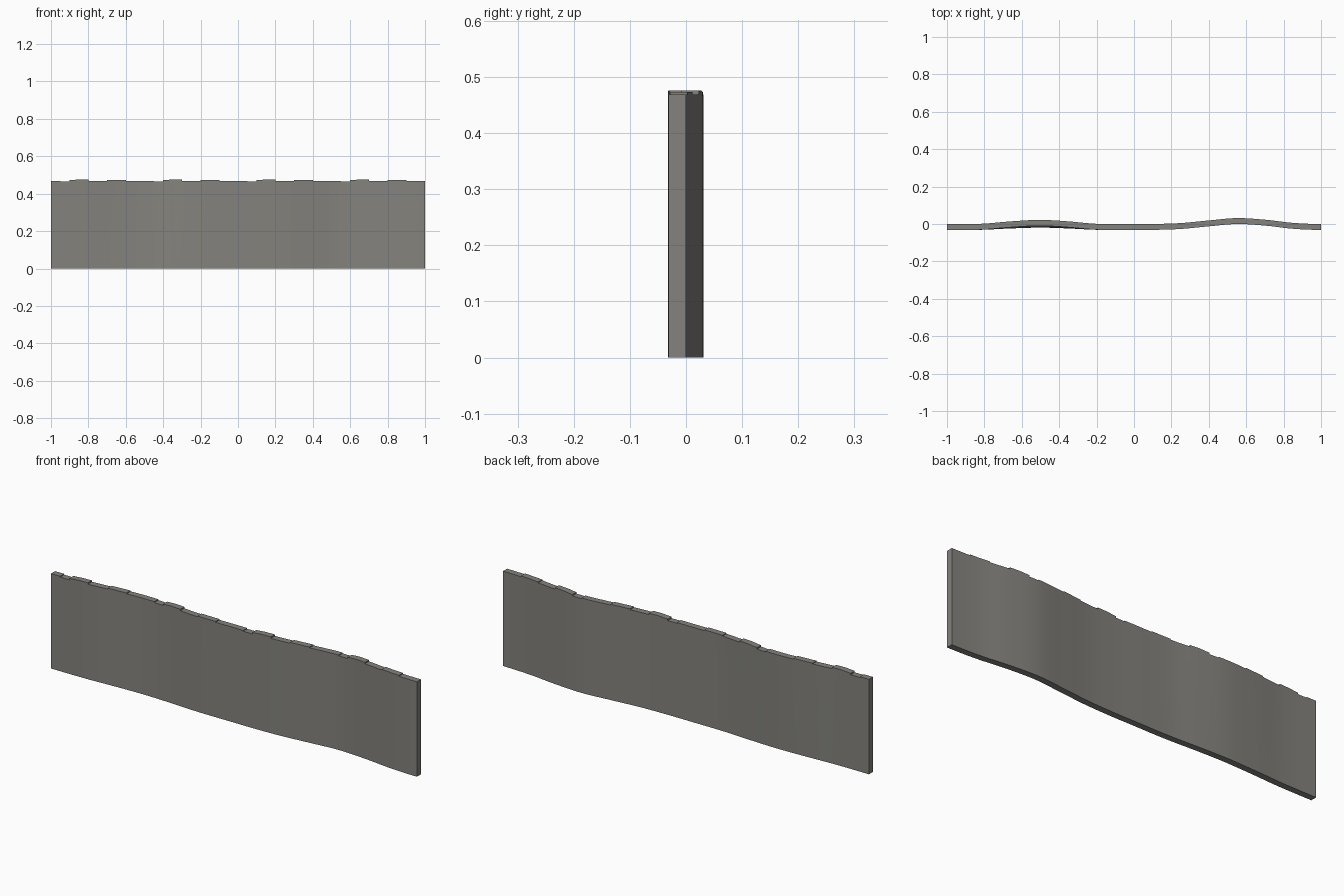
import bpy, bmesh, math

if "Cube" in bpy.data.objects:
    bpy.data.objects.remove(bpy.data.objects["Cube"])

# Stepped top edge, one 0.5-wide repeat: (start, end, z at start, z at end)
STEPS = [(0, .05, .469, .469), (.05, .1, .465, .465), (.1, .15, .472, .476),
         (.15, .2, .476, .476), (.2, .3, .469, .469), (.3, .4, .473, .473),
         (.4, .5, .469, .469)]
THICK = .0315
# Back-face bends in plan: (x, y)
BEND_TOP = [(-1, 0), (-.82, .001), (-.66, .014), (-.5, .022), (-.35, .014), (-.2, .001),
            (0, 0), (.1, 0), (.25, .005), (.4, .019), (.55, .0315), (.7, .023),
            (.85, .006), (1, 0)]
BASE_SCALE = .55   # the left bend is shallower at the ground


def bend(x, z):
    """Smooth Catmull-Rom curve through the bend points."""
    p = BEND_TOP
    i = max(k for k in range(len(p) - 1) if p[k][0] <= x + 1e-6)
    def slope(k):
        a, b = p[max(k - 1, 0)], p[min(k + 1, len(p) - 1)]
        return 0 if k in (0, len(p) - 1) else (b[1] - a[1]) / (b[0] - a[0])
    (x0, y0), (x1, y1) = p[i], p[i + 1]
    h = x1 - x0
    t = (x - x0) / h
    y = ((2*t**3 - 3*t*t + 1) * y0 + (t**3 - 2*t*t + t) * h * slope(i)
         + (3*t*t - 2*t**3) * y1 + (t**3 - t*t) * h * slope(i + 1))
    if x < 0:
        y *= BASE_SCALE + (1 - BASE_SCALE) * min(z / .47, 1)
    return y


# Narrow columns: (x0, x1, z0, z1)
cells = []
for r in range(4):
    for a, b, za, zb in STEPS:
        n = round((b - a) / .025)
        for k in range(n):
            cells.append((round(-1 + r*.5 + a + (b-a)*k/n, 4),
                          round(-1 + r*.5 + a + (b-a)*(k+1)/n, 4),
                          za + (zb-za)*k/n, za + (zb-za)*(k+1)/n))
heights = {}
for x0, x1, z0, z1 in cells:
    heights.setdefault(x0, set()).add(round(z0, 5))
    heights.setdefault(x1, set()).add(round(z1, 5))

bm = bmesh.new()
cache = {}


def vert(x, z, back):
    key = (x, round(z, 5), back)
    if key not in cache:
        cache[key] = bm.verts.new((x, bend(x, z) - (0 if back else THICK), z))
    return cache[key]


def strip(xa, za, xb, zb):
    """Face crossing the wall thickness."""
    bm.faces.new([vert(xa, za, 0), vert(xb, zb, 0), vert(xb, zb, 1), vert(xa, za, 1)])


MID = .455
for x0, x1, z0, z1 in cells:
    right = [(x1, z) for z in sorted(heights[x1]) if z <= z1 + 1e-5]
    left = [(x0, z) for z in sorted(heights[x0], reverse=True) if z <= z0 + 1e-5]
    for back in (0, 1):
        for loop in ([(x0, 0), (x1, 0), (x1, MID), (x0, MID)],
                     [(x0, MID), (x1, MID)] + right + left):
            vs = [vert(x, z, back) for x, z in loop]
            bm.faces.new(vs[::-1] if back else vs)
    strip(x0, z0, x1, z1)
    strip(x0, 0, x1, 0)

# Step risers and end faces
for x, zs in heights.items():
    if len(zs) == 2:
        strip(x, min(zs), x, max(zs))
for x in (-1, 1):
    top = max(heights[x])
    bm.faces.new([vert(x, 0, 0), vert(x, MID, 0), vert(x, top, 0),
                  vert(x, top, 1), vert(x, MID, 1), vert(x, 0, 1)])
bmesh.ops.recalc_face_normals(bm, faces=bm.faces)

mesh = bpy.data.meshes.new("wall")
bm.to_mesh(mesh)
bm.free()
wall = bpy.data.objects.new("wall", mesh)
bpy.context.collection.objects.link(wall)

mat = bpy.data.materials.new("warm grey stone")
mat.diffuse_color = (.23, .225, .205, 1)
mat.use_nodes = True
mat.node_tree.nodes["Principled BSDF"].inputs["Base Color"].default_value = mat.diffuse_color
mesh.materials.append(mat)

bpy.context.view_layer.objects.active = wall
wall.select_set(True)
bpy.ops.object.shade_smooth_by_angle(angle=math.radians(30))
